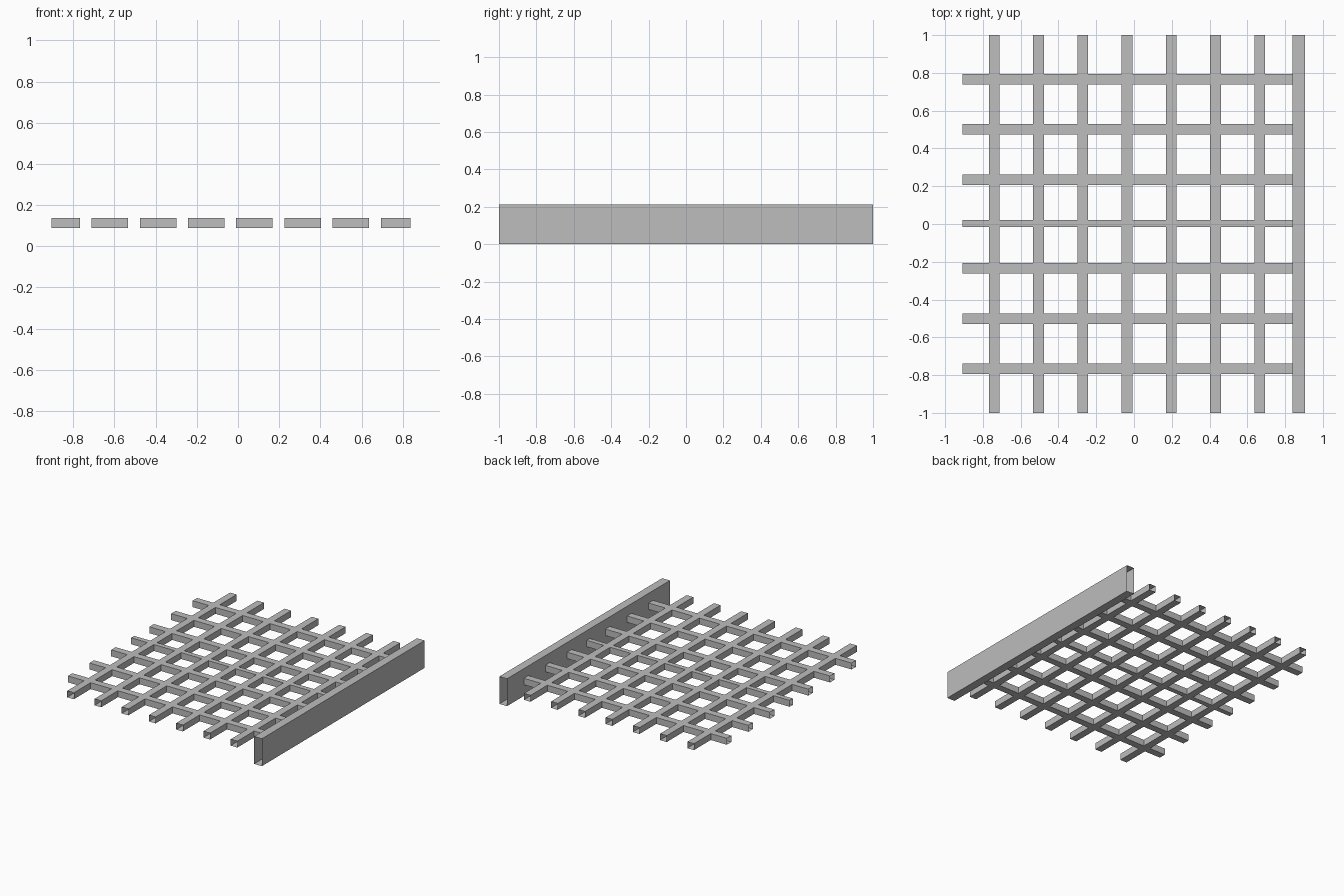
import bpy
import bmesh

cube = bpy.data.objects.get("Cube")
if cube:
    bpy.data.objects.remove(cube, do_unlink=True)

GREY = (0.51, 0.51, 0.51, 1.0)
grey = bpy.data.materials.new("plain_grey")
grey.use_nodes = True
grey.diffuse_color = GREY
grey.node_tree.nodes["Principled BSDF"].inputs["Base Color"].default_value = GREY


def add_tubes(name, boxes, axis):
    """Square tubes with open ends along the given axis; a box is (low corner, high corner)."""
    bm = bmesh.new()
    for low, high in boxes:
        verts = bmesh.ops.create_cube(bm, size=1)["verts"]
        for v in verts:
            v.co = [high[i] if v.co[i] > 0 else low[i] for i in range(3)]
    bm.normal_update()
    ends = [f for f in bm.faces if abs(f.normal[axis]) > 0.9]
    bmesh.ops.delete(bm, geom=ends, context="FACES")
    mesh = bpy.data.meshes.new(name)
    bm.to_mesh(mesh)
    bm.free()
    mesh.materials.append(grey)
    obj = bpy.data.objects.new(name, mesh)
    bpy.context.collection.objects.link(obj)
    return obj


# Shared sizes
LEFT, RIGHT, BEAM = -0.907, 0.905, 0.839
LOW, HIGH = 0.088, 0.138
HALF = 0.0285
long_x = [-0.74 + 0.2343 * i for i in range(7)]
cross_y = [(s * y, 0.0275) for s in (-1, 1) for y in (0.235, 0.502, 0.766)] + [(0.002, 0.019)]

# Tall beam along one side
add_tubes("side_beam", [((BEAM, -1, 0), (RIGHT, 1, 0.213))], 1)

# Long bars running front to back
add_tubes("long_bars", [((x - HALF, -1, LOW), (x + HALF, 1, HIGH)) for x in long_x], 1)

# Cross bars, in pieces that fill the gaps between the long bars
starts = [LEFT] + [x + HALF for x in long_x]
stops = [x - HALF for x in long_x] + [BEAM]
add_tubes("cross_bars",
          [((a, y - h, LOW), (b, y + h, HIGH))
           for y, h in cross_y for a, b in zip(starts, stops)], 0)
